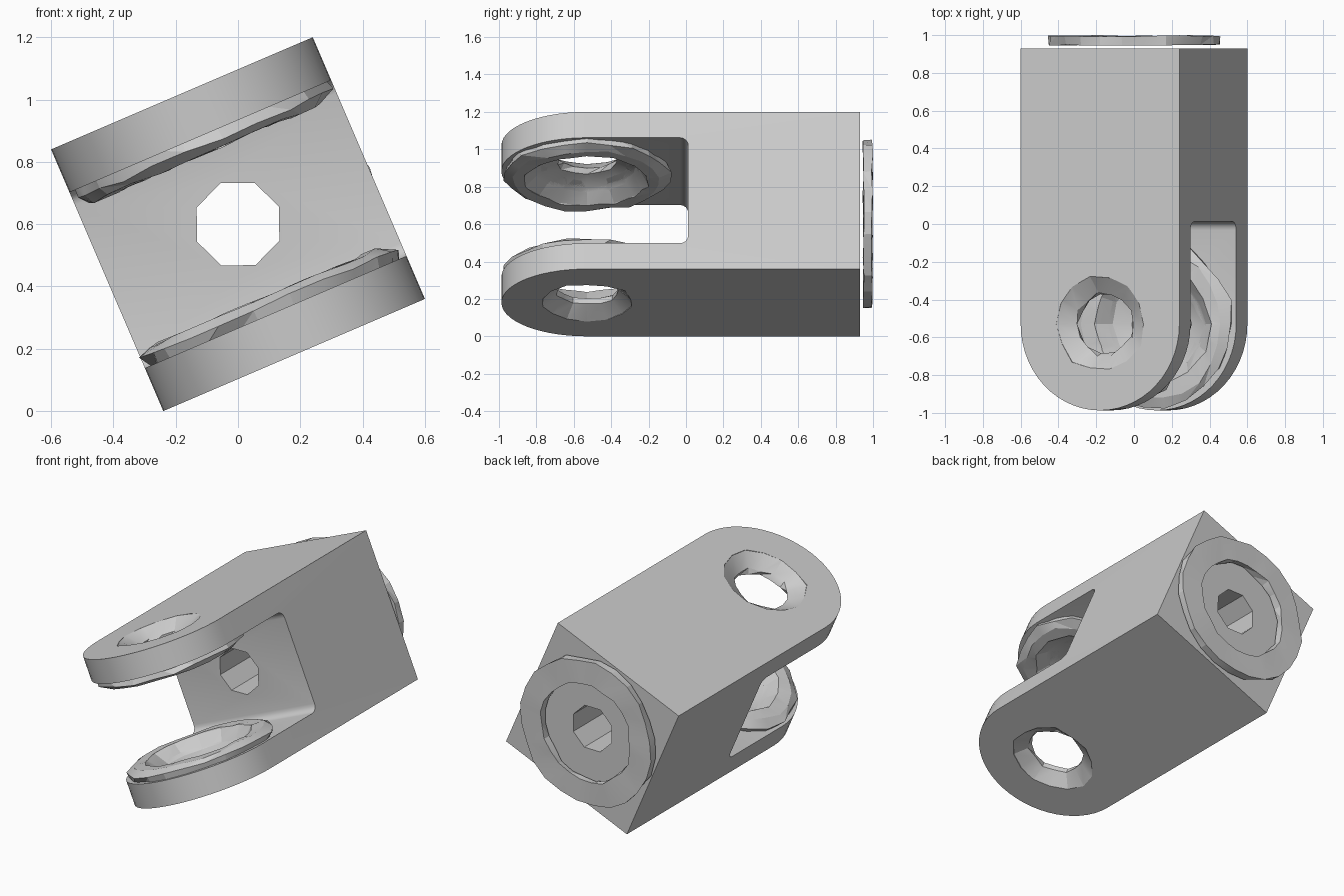
import bpy, bmesh, math, random
from mathutils import Matrix, Vector

random.seed(4)
if "Cube" in bpy.data.objects:
    bpy.data.objects.remove(bpy.data.objects["Cube"])

HALF = 0.457          # half width of the square block
PIN_Y = -0.53         # cross hole position
BACK_Y = 0.93
TILT = Matrix.Translation((0, 0, 0.6)) @ Matrix.Rotation(math.radians(-23.2), 4, 'Y')

steel = bpy.data.materials.new("grey steel")
steel.use_nodes = True
grey = (0.6, 0.6, 0.6, 1)
steel.diffuse_color = grey
steel.node_tree.nodes["Principled BSDF"].inputs["Base Color"].default_value = grey


def finish(name, bm):
    bmesh.ops.recalc_face_normals(bm, faces=bm.faces)
    bm.transform(TILT)
    mesh = bpy.data.meshes.new(name)
    bm.to_mesh(mesh)
    bm.free()
    mesh.materials.append(steel)
    ob = bpy.data.objects.new(name, mesh)
    bpy.context.collection.objects.link(ob)
    return ob


def prism(name, points, direction):
    """Extrude a closed outline along a direction."""
    bm = bmesh.new()
    face = bm.faces.new([bm.verts.new(p) for p in points])
    new = bmesh.ops.extrude_face_region(bm, geom=[face])["geom"]
    bmesh.ops.translate(bm, vec=direction, verts=[g for g in new if isinstance(g, bmesh.types.BMVert)])
    return finish(name, bm)


def turned(name, profile, sides, place, closed=False, rough=0.0):
    """Revolve (radius, height) points around z, then place the result."""
    bm = bmesh.new()
    rings = []
    for r, h in profile:
        ring = []
        for i in range(sides):
            a = math.tau * i / sides
            rr = r + random.uniform(-rough, rough)
            ring.append(bm.verts.new((rr * math.cos(a), rr * math.sin(a),
                                      h + random.uniform(-rough, rough) * 0.4)))
        rings.append(ring)
    pairs = list(zip(rings, rings[1:]))
    if closed:
        pairs.append((rings[-1], rings[0]))
    else:
        bm.faces.new(rings[0])
        bm.faces.new(rings[-1])
    for a, b in pairs:
        for i in range(sides):
            j = (i + 1) % sides
            bm.faces.new((a[i], a[j], b[j]))
            bm.faces.new((a[i], b[j], b[i]))
    bm.transform(place)
    return finish(name, bm)


def cut(ob, cutters):
    bpy.context.view_layer.objects.active = ob
    for c in cutters:
        mod = ob.modifiers.new("cut", 'BOOLEAN')
        mod.operation, mod.solver, mod.object = 'DIFFERENCE', 'EXACT', c
        bpy.ops.object.modifier_apply(modifier=mod.name)


def shade(ob, degrees):
    bpy.ops.object.select_all(action='DESELECT')
    ob.select_set(True)
    bpy.context.view_layer.objects.active = ob
    bpy.ops.object.shade_smooth_by_angle(angle=math.radians(degrees))


# Square block with a rounded front end
arc = [math.pi + math.pi * i / 28 for i in range(29)]
outline = [(HALF, BACK_Y, -HALF), (-HALF, BACK_Y, -HALF)]
outline += [(HALF * math.cos(a), PIN_Y + HALF * math.sin(a), -HALF) for a in arc]
fork = prism("fork_body", outline, (0, 0, 2 * HALF))

# Slot between the arms, with small rounded inner corners
SLOT, FILLET, END = 0.307, 0.045, 0.012
bend = [math.pi / 2 * i / 4 for i in range(5)]
corner = [(END - FILLET + FILLET * math.sin(a), SLOT - FILLET + FILLET * math.cos(a)) for a in bend]
side = [(-1.2, SLOT)] + corner
slot = prism("slot_cutter", [(-1, y, z) for y, z in side] + [(-1, y, -z) for y, z in reversed(side)],
             (2, 0, 0))

# Cross hole: a thin throat in each arm, flared outside and dished inside
pin_place = Matrix.Translation((0, PIN_Y, 0))
along_y = Matrix.Rotation(math.radians(-90), 4, 'X')
sink = [(0.27, 0.6), (0.25, HALF), (0.165, 0.395), (0.165, 0.365),
        (0.26, 0.325), (0.33, 0.25), (0.34, 0.2)]
pin = turned("pin_cutter", sink + [(r, -h) for r, h in reversed(sink)], 14, pin_place, rough=0.012)
bore = turned("bore_cutter", [(0.143, -0.3), (0.143, 1.2)], 8, along_y)
cut(fork, [slot, pin, bore])
shade(fork, 25)

# Rough raised pads on the inner faces of the arms
for name, direction in (("upper_pad", 1), ("lower_pad", -1)):
    pad = turned(name, [(0.42, 0.34), (0.445, 0.275), (0.4, 0.25), (0.22, 0.25)], 22,
                 pin_place @ Matrix.Scale(direction, 4, Vector((0, 0, 1))), rough=0.016)
    cut(pad, [pin])
    shade(pad, 15)

# Thin washer floating just behind the block
washer = turned("back_washer", [(0.308, 0.949), (0.45, 0.948), (0.453, 0.995), (0.308, 0.996)], 24,
                along_y, closed=True, rough=0.011)
shade(washer, 15)

for cutter in (slot, pin, bore):
    bpy.data.objects.remove(cutter)
